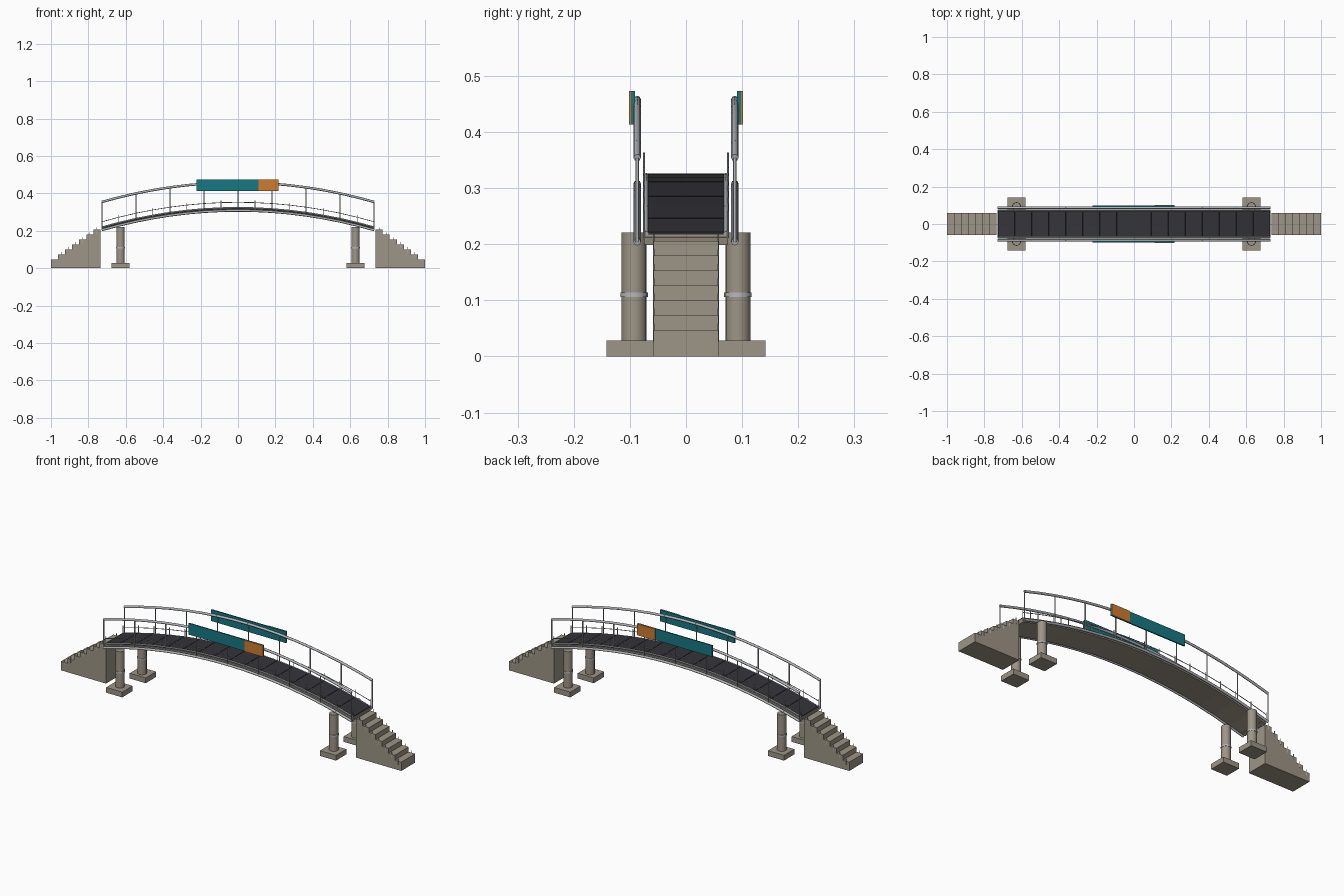
import bpy, bmesh, math
from mathutils import Matrix, Vector

if "Cube" in bpy.data.objects:
    bpy.data.objects.remove(bpy.data.objects["Cube"])


def make_mat(name, rgb):
    m = bpy.data.materials.new(name)
    m.diffuse_color = (*rgb, 1)
    m.use_nodes = True
    m.node_tree.nodes["Principled BSDF"].inputs["Base Color"].default_value = m.diffuse_color
    return m


CONCRETE = make_mat("warm concrete", (0.34, 0.30, 0.24))
DECKING = make_mat("dark decking", (0.035, 0.035, 0.042))
STEEL = make_mat("light steel", (0.46, 0.48, 0.51))
TEAL = make_mat("teal panel", (0.008, 0.19, 0.23))
ORANGE = make_mat("orange panel", (0.62, 0.20, 0.03))

HALF, RISE, BAYS = 0.728, 0.104, 16


def arch(x, top):
    """Height of an arched member whose crown is at the given height."""
    return top - RISE * (x / HALF) ** 2


def stations(n):
    return [-HALF + 2 * HALF * i / n for i in range(n + 1)]


def box(bm, centre, size, pitch=0):
    m = Matrix.Translation(centre) @ Matrix.Rotation(pitch, 4, 'Y') @ Matrix.Diagonal((*size, 1))
    bmesh.ops.create_cube(bm, size=1, matrix=m)


def rod(bm, a, b, r, sides=8):
    a, b = Vector(a), Vector(b)
    d = b - a
    m = Matrix.Translation((a + b) / 2) @ d.to_track_quat('Z', 'Y').to_matrix().to_4x4()
    bmesh.ops.create_cone(bm, cap_ends=True, segments=sides, radius1=r, radius2=r,
                          depth=d.length, matrix=m)


def arched_tube(bm, y, top, r):
    xs = stations(BAYS)
    for a, b in zip(xs, xs[1:]):
        rod(bm, (a, y, arch(a, top)), (b, y, arch(b, top)), r)


def finish(bm, name, mat, smooth=False):
    me = bpy.data.meshes.new(name)
    bm.to_mesh(me)
    bm.free()
    me.materials.append(mat)
    ob = bpy.data.objects.new(name, me)
    bpy.context.collection.objects.link(ob)
    if smooth:
        bpy.ops.object.select_all(action='DESELECT')
        ob.select_set(True)
        bpy.context.view_layer.objects.active = ob
        bpy.ops.object.shade_smooth_by_angle(angle=math.radians(50))
    return ob


# Walking surface and the concrete slabs beneath, tilted bay by bay
def deck_layer(name, mat, width, top, thick, gap):
    bm = bmesh.new()
    xs = stations(BAYS)
    for a, b in zip(xs, xs[1:]):
        za, zb = arch(a, top), arch(b, top)
        box(bm, ((a + b) / 2, 0, (za + zb) / 2 - thick / 2),
            (math.hypot(b - a, zb - za) - gap, width, thick), -math.atan2(zb - za, b - a))
    finish(bm, name, mat)


deck_layer("deck_planks", DECKING, 0.135, 0.326, 0.010, 0.002)
deck_layer("deck_slabs", CONCRETE, 0.150, 0.316, 0.014, 0)

for side, y in (("front", -1), ("back", 1)):
    # Arched girder, deck edge trim and handrail
    for part, yy, top, r in (("girder", 0.087, 0.308, 0.0065),
                             ("deck_edge", 0.071, 0.323, 0.004),
                             ("handrail", 0.087, 0.458, 0.0065),
                             ("curb_rail", 0.0745, 0.352, 0.0018)):
        bm = bmesh.new()
        arched_tube(bm, y * yy, top, r)
        finish(bm, f"{side}_{part}", STEEL, True)

    # Handrail posts
    bm = bmesh.new()
    for x in stations(8):
        rod(bm, (x, y * 0.087, arch(x, 0.308)), (x, y * 0.087, arch(x, 0.458)), 0.0028)
    finish(bm, f"{side}_handrail_posts", STEEL, True)

    # Short curb rail posts
    bm = bmesh.new()
    for x in stations(BAYS):
        rod(bm, (x, y * 0.0745, arch(x, 0.315)), (x, y * 0.0745, arch(x, 0.363)), 0.0018, 6)
    finish(bm, f"{side}_curb_posts", STEEL, True)

    # Sign board with a coloured end plate on its outer face
    bm = bmesh.new()
    box(bm, (-0.0025, y * 0.0945, 0.443), (0.439, 0.007, 0.060))
    finish(bm, f"{side}_sign_board", TEAL)
    bm = bmesh.new()
    box(bm, (0.1635, y * 0.0995, 0.443), (0.107, 0.005, 0.060))
    finish(bm, f"{side}_sign_end_plate", ORANGE)

# Columns with footings and steel collars
col, foot, collar = bmesh.new(), bmesh.new(), bmesh.new()
for sx in (-1, 1):
    for sy in (-1, 1):
        x, y = sx * 0.628, sy * 0.0925
        rod(col, (x, y, 0.02), (x, y, 0.221), 0.0225, 16)
        box(foot, (x, sy * 0.0985, 0.014), (0.094, 0.087, 0.028))
        rod(collar, (x, y, 0.106), (x, y, 0.114), 0.0245, 16)
finish(col, "columns", CONCRETE, True)
finish(foot, "footings", CONCRETE)
finish(collar, "column_collars", STEEL, True)

# End cross beams carrying the deck on the columns
bm = bmesh.new()
for sx in (-1, 1):
    box(bm, (sx * 0.715, 0, 0.211), (0.024, 0.15, 0.015))
finish(bm, "end_beams", CONCRETE)

# Stairs: full-height blocks, with a short steel pin at each step end
steps, pins = bmesh.new(), bmesh.new()
N, TREAD = 7, 0.0378
for sx in (-1, 1):
    for i in range(N):
        x, h = sx * (1 - TREAD * (i + 0.5)), 0.047 + 0.0265 * i
        box(steps, (x, 0, h / 2), (TREAD, 0.116, h))
        for sy in (-1, 1):
            rod(pins, (x, sy * 0.0575, h - 0.02), (x, sy * 0.0575, h + 0.012), 0.0014, 6)
finish(steps, "stairs", CONCRETE)
finish(pins, "stair_pins", STEEL, True)
